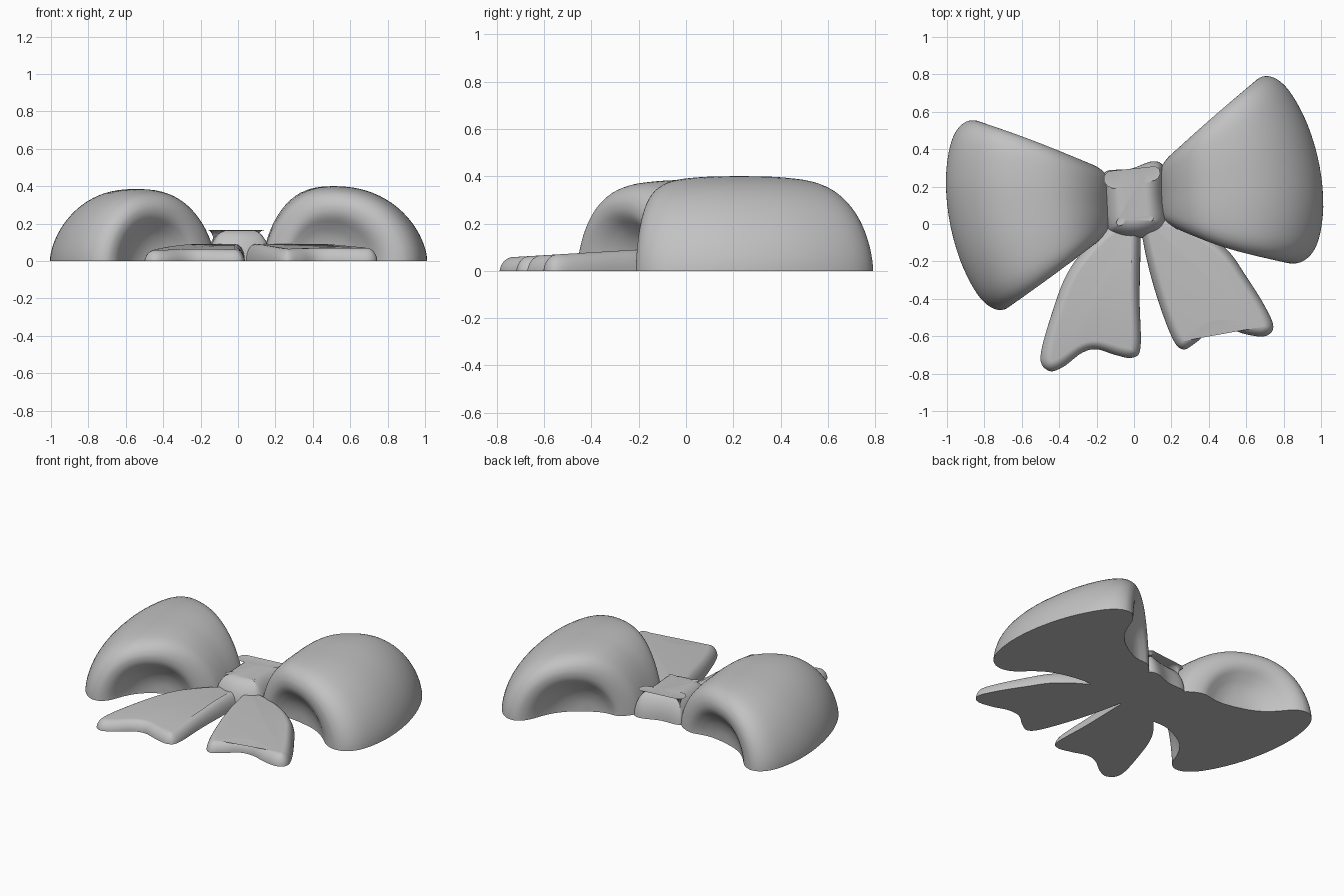
import bpy, bmesh
from math import pi, sin, cos
from mathutils import Vector

if "Cube" in bpy.data.objects:
    bpy.data.objects.remove(bpy.data.objects["Cube"], do_unlink=True)

# Single plain grey
GREY = (0.54, 0.54, 0.54, 1)
mat = bpy.data.materials.new("plain_grey")
mat.use_nodes = True
mat.diffuse_color = GREY
bsdf = next(n for n in mat.node_tree.nodes if n.type == "BSDF_PRINCIPLED")
bsdf.inputs["Base Color"].default_value = GREY


def spline(points, steps, closed=False):
    """Catmull-Rom curve through 2D points."""
    p = [Vector(q) for q in points]
    n = len(p)
    if closed:
        get = lambda i: p[i % n]
    else:
        ends = {-1: p[0] * 2 - p[1], n: p[-1] * 2 - p[-2]}
        get = lambda i: ends[i] if i in ends else p[i]
    out = []
    for i in range(n if closed else n - 1):
        a, b, c, d = (get(i + k) for k in (-1, 0, 1, 2))
        for j in range(steps):
            t = j / steps
            out.append(b + (c - a) * t / 2 + (a - b * 2.5 + c * 2 - d / 2) * t * t
                       + (b * 3 - a - c * 3 + d) * t ** 3 / 2)
    return out if closed else out + [p[-1]]


def finish(bm, name):
    bmesh.ops.remove_doubles(bm, verts=bm.verts, dist=1e-5)
    bmesh.ops.recalc_face_normals(bm, faces=bm.faces)
    mesh = bpy.data.meshes.new(name)
    bm.to_mesh(mesh)
    bm.free()
    mesh.materials.append(mat)
    obj = bpy.data.objects.new(name, mesh)
    bpy.context.collection.objects.link(obj)
    bpy.ops.object.select_all(action="DESELECT")
    obj.select_set(True)
    bpy.context.view_layer.objects.active = obj
    bpy.ops.object.shade_smooth_by_angle(angle=pi / 3)


# Loop section: position across the width, and size of the arch there.
# The ribbon rolls softly over its edge and tucks in to a shallow hollow.
HALF = [(.7, 0), (.72, .2), (.78, .36), (.87, .49), (.95, .59), (.99, .67), (1, .75),
        (.985, .82), (.94, .89), (.85, .95), (.7, .985), (.4, 1), (0, 1)]
PIVOT = .43


def loop(name, back, front, bulge, height, n=40):
    """Puffy arch between a back and a front edge path, flat underneath."""
    edges = [spline(e, 30) for e in (back, front)]

    def along(path, f):
        x = min(max(f, 0), 1) * (len(path) - 1)
        i = min(int(x), len(path) - 2)
        return path[i].lerp(path[i + 1], x - i)

    half = [tuple(q) for q in spline(HALF, 4)]
    section = half + [(-u, s) for u, s in reversed(half[:-1])]
    bm = bmesh.new()
    rings = []
    for u, s in section:
        ring = []
        for k in range(n + 1):
            f = (1 - cos(pi * k / n)) / 2
            g = PIVOT + (f - PIVOT) * s
            p = along(edges[0], g).lerp(along(edges[1], g), .5 - u / 2)
            p.x += bulge * g * g * (1 - u * u)
            arch = max(0, 1 - abs(2 * f ** 1.06 - 1) ** 2.3) ** .6
            z = height * s * (1 - .04 * u * u) * arch
            ring.append(bm.verts.new((p.x, p.y, z)))
        rings.append(ring)
    for a, b in zip(rings, rings[1:]):
        for k in range(n):
            bm.faces.new((a[k], a[k + 1], b[k + 1], b[k]))
    # flat underside following both feet of the arch
    bm.faces.new([r[-1] for r in rings] + [r[0] for r in reversed(rings[1:-1])])
    finish(bm, name)


def pillow(name, outline, radius, height, rings=10):
    """Flat-bottomed slab whose upper edge is rounded by stepwise insets."""
    pts = spline(outline, 6, closed=True)
    n = len(pts)
    area = sum(pts[i - 1].cross(pts[i]) for i in range(n))
    side = 1 if area > 0 else -1
    near = lambda i: (pts[i - 1], pts[i], pts[(i + 1) % n])
    bm = bmesh.new()
    rows = []
    for r in range(rings + 1):
        a = pi / 2 * r / rings
        rows.append([bm.verts.new((p.x, p.y, height(p.y) * sin(a))) for p in pts])
        step = radius * (cos(a) - cos(a + pi / 2 / rings))
        moved = []
        for i in range(n):
            before, p, after = near(i)
            t = (after - before).normalized()
            moved.append(p + Vector((-t.y, t.x)) * side * step)
        pts = moved
        pts = [(b + p * 2 + c) / 4 for b, p, c in map(near, range(n))]
    for a, b in zip(rows, rows[1:]):
        for i in range(n):
            bm.faces.new((a[i - 1], a[i], b[i], b[i - 1]))
    bm.faces.new(rows[0])
    bm.faces.new(rows[-1])
    finish(bm, name)


# Two puffy loops
loop("left_loop", [(.13, .31), (.42, .57), (.755, .855)],
     [(.14, .01), (.5, -.13), (.96, -.24)], .135, .4)
loop("right_loop", [(-.13, .28), (-.55, .45), (-.95, .59)],
     [(-.12, -.04), (-.44, -.28), (-.77, -.515)], -.13, .385)

# Centre knot
pillow("knot", [(-.165, .24), (-.14, .285), (-.02, .295), (.1, .335), (.16, .3),
                (.16, .15), (.175, .01), (.12, -.05), (0, -.08), (-.11, -.06),
                (-.15, -.01), (-.16, .1)], .1, lambda y: .165)

# Two notched tails, thinning toward the ends
tail_height = lambda y: .09 + .06 * min(0, y + .2)
pillow("right_tail", [(-.1, .02), (-.25, -.12), (-.36, -.27), (-.44, -.48), (-.5, -.71),
                      (-.455, -.785), (-.38, -.765), (-.28, -.69), (-.2, -.67), (-.1, -.7),
                      (-.01, -.715), (.035, -.66), (.03, -.4), (.035, -.1), (.03, .05)],
       .05, tail_height)
pillow("left_tail", [(.04, .05), (.05, -.1), (.11, -.35), (.2, -.6), (.26, -.67),
                     (.33, -.635), (.41, -.57), (.5, -.56), (.6, -.59), (.7, -.6),
                     (.745, -.55), (.7, -.44), (.6, -.28), (.5, -.14), (.35, -.03),
                     (.2, .03)], .05, tail_height)
